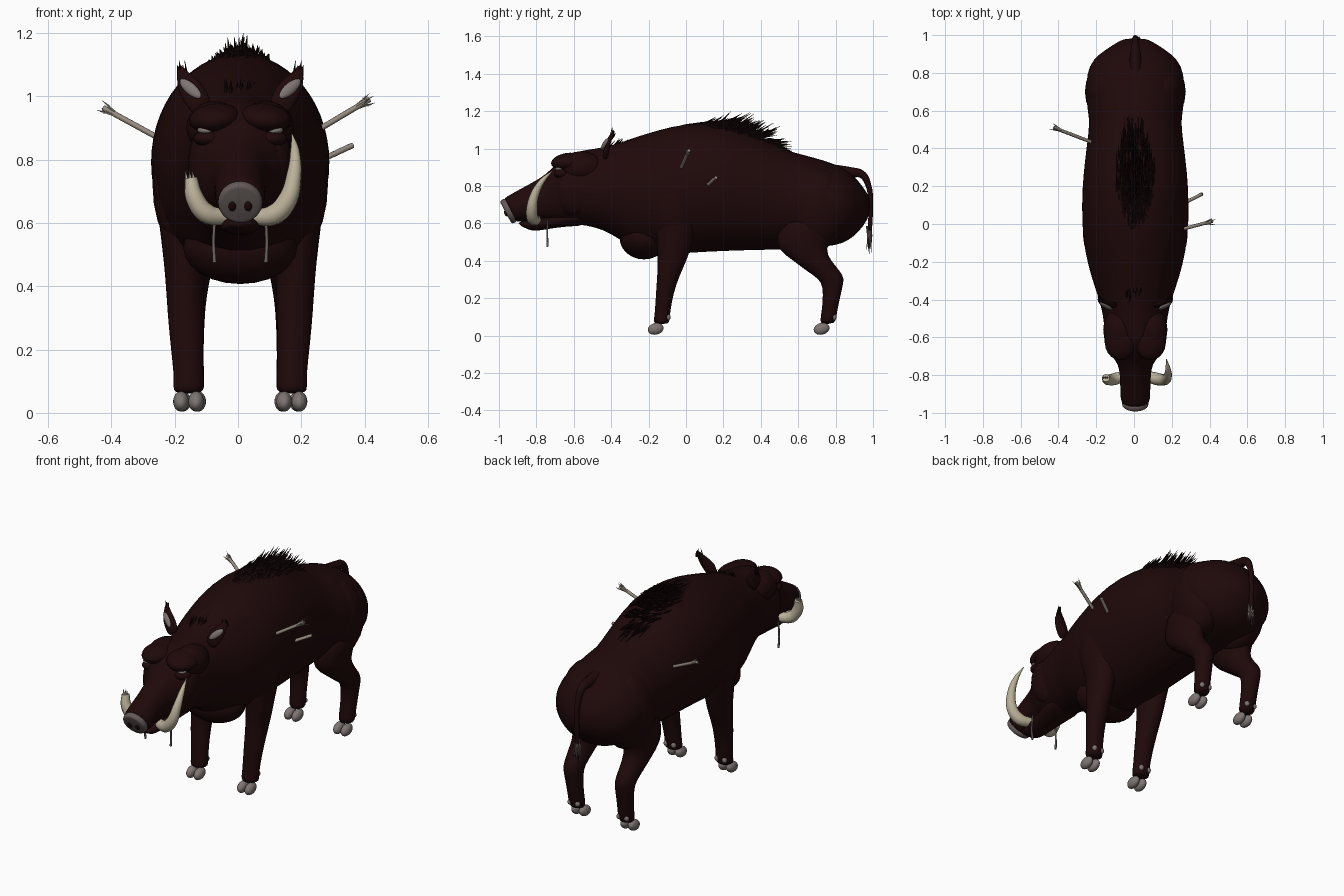
import bpy, bmesh, math, random
from mathutils import Vector, Matrix

random.seed(4)
cube = bpy.data.objects.get("Cube")
if cube:
    bpy.data.objects.remove(cube)

MID = 0.007  # x of the animal's plane of symmetry


def colour(name, r, g, b):
    m = bpy.data.materials.new(name)
    m.use_nodes = True
    m.diffuse_color = (r, g, b, 1)
    bsdf = m.node_tree.nodes["Principled BSDF"]
    bsdf.inputs["Base Color"].default_value = (r, g, b, 1)
    bsdf.inputs["Roughness"].default_value = 0.8
    return m


HIDE = colour("dark hide", 0.0135, 0.0026, 0.0028)
HAIR = colour("black hair", 0.0095, 0.0024, 0.0025)
NOSE = colour("nose grey", 0.125, 0.1, 0.097)
IVORY = colour("tusk ivory", 0.5, 0.44, 0.32)
HOOF = colour("hoof grey", 0.21, 0.18, 0.17)
WOOD = colour("arrow wood", 0.3, 0.26, 0.21)
STRAND = colour("grey strands", 0.15, 0.125, 0.11)


def finish(bm, name, mat, smooth=True, subsurf=0):
    bmesh.ops.recalc_face_normals(bm, faces=bm.faces)
    me = bpy.data.meshes.new(name)
    bm.to_mesh(me)
    bm.free()
    me.materials.append(mat)
    for p in me.polygons:
        p.use_smooth = smooth
    ob = bpy.data.objects.new(name, me)
    ob.location.x = MID
    bpy.context.scene.collection.objects.link(ob)
    if subsurf:
        ob.modifiers.new("smooth", 'SUBSURF').levels = subsurf
        ob.modifiers["smooth"].render_levels = subsurf
    return ob


def loft(name, rings, mat, sides=20):
    """Skin through rings given as (centre, first axis, second axis)."""
    bm = bmesh.new()
    loops = []
    for c, u, v in rings:
        angles = [2 * math.pi * i / sides for i in range(sides)]
        loops.append([bm.verts.new(Vector(c) + Vector(u) * math.cos(a) + Vector(v) * math.sin(a))
                      for a in angles])
    for a, b in zip(loops, loops[1:]):
        for i in range(sides):
            j = (i + 1) % sides
            bm.faces.new((a[i], a[j], b[j], b[i]))
    bm.faces.new(loops[0])
    bm.faces.new(loops[-1])
    return finish(bm, name, mat, True, 1)


def trunk(name, rows, mat):
    """Rows along y: (y, top, bottom, half width); rings near the nose lean forward."""
    rings = []
    for y, t, b, w in rows:
        lean = -.033 * min(1, max(0, (-.72 - y) / .15))
        rings.append(((0, y, (t + b) / 2), (w, 0, 0), (0, lean, (t - b) / 2)))
    return loft(name, rings, mat, 28)


def limb(name, side, rows):
    """Rows down z: (z, x, y, x radius, y radius)."""
    return loft(name, [((side * x, y, z), (rx, 0, 0), (0, ry, 0))
                       for z, x, y, rx, ry in rows], HIDE, 16)


def blob(name, c, r, mat, rot=(0, 0, 0)):
    bm = bmesh.new()
    bmesh.ops.create_uvsphere(bm, u_segments=20, v_segments=12, radius=1)
    ob = finish(bm, name, mat)
    ob.location, ob.scale, ob.rotation_euler = Vector(c) + ob.location, r, rot
    return ob


def spikes(name, hairs, mat):
    """Thin cones given as (base, tip, radius)."""
    bm = bmesh.new()
    for base, tip, r in hairs:
        a, d = Vector(base), Vector(tip) - Vector(base)
        m = Matrix.Translation(a + d / 2) @ d.to_track_quat('Z', 'Y').to_matrix().to_4x4()
        bmesh.ops.create_cone(bm, cap_ends=True, segments=5, radius1=r, radius2=r * 0.1,
                              depth=d.length, matrix=m)
    return finish(bm, name, mat, False)


def tube(name, points, mat):
    """Smooth tapered tube through (x, y, z, radius)."""
    cu = bpy.data.curves.new(name, 'CURVE')
    cu.dimensions, cu.bevel_depth, cu.bevel_resolution = '3D', 1, 3
    cu.use_fill_caps, cu.resolution_u = True, 6
    sp = cu.splines.new('BEZIER')
    sp.bezier_points.add(len(points) - 1)
    for bp, (x, y, z, r) in zip(sp.bezier_points, points):
        bp.co, bp.radius = (x, y, z), r
        bp.handle_left_type = bp.handle_right_type = 'AUTO'
    cu.materials.append(mat)
    ob = bpy.data.objects.new(name, cu)
    ob.location.x = MID
    bpy.context.scene.collection.objects.link(ob)
    return ob


# Snout, head, neck and trunk in one skin
BODY = [(-.943, .732, .608, .073), (-.93, .74, .608, .078), (-.87, .775, .613, .08),
        (-.8, .82, .62, .082), (-.74, .865, .61, .09), (-.7, .915, .605, .128),
        (-.65, .965, .6, .152), (-.57, .988, .592, .164), (-.49, 1, .58, .17),
        (-.4, 1.015, .545, .192), (-.28, 1.06, .46, .235), (-.15, 1.1, .425, .268),
        (0, 1.138, .44, .286), (.2, 1.14, .45, .283), (.35, 1.08, .455, .267),
        (.5, 1.01, .458, .247), (.56, .985, .46, .246), (.62, .97, .465, .258),
        (.75, .935, .473, .264), (.84, .9, .49, .247), (.9, .855, .53, .195),
        (.95, .79, .585, .115), (.985, .735, .65, .06)]
trunk("body", BODY, HIDE)
blob("chest", (0, -.225, .522), (.18, .13, .115), HIDE)
trunk("lower_jaw", [(-.5, .7, .585, .11), (-.65, .66, .585, .085), (-.77, .63, .565, .066),
                    (-.84, .615, .558, .056), (-.88, .6, .568, .04)], HIDE)

# Nose disc with nostrils
bm = bmesh.new()
bmesh.ops.create_cone(bm, cap_ends=True, segments=28, radius1=.07, radius2=.07, depth=.036)
nose = finish(bm, "nose", NOSE)
nose.location, nose.rotation_euler = (MID, -.948, .666), (math.pi / 2 + .49, 0, 0)
bev = nose.modifiers.new("round", 'BEVEL')
bev.width, bev.segments = .013, 3

FRONT = [(.8, .17, -.04, .085, .13), (.65, .182, -.045, .084, .12), (.52, .177, -.06, .07, .1),
         (.42, .174, -.068, .063, .083), (.32, .173, -.095, .058, .06), (.22, .169, -.115, .053, .047),
         (.12, .163, -.126, .047, .041), (.085, .163, -.13, .05, .044), (.06, .163, -.132, .047, .04)]
BACK = [(.66, .15, .68, .1, .17), (.54, .158, .635, .09, .155), (.46, .163, .615, .077, .13),
        (.4, .166, .675, .067, .102), (.34, .166, .74, .058, .09), (.305, .165, .777, .055, .07),
        (.265, .163, .785, .05, .054), (.18, .161, .775, .046, .044), (.1, .158, .762, .045, .042),
        (.06, .157, .755, .046, .042)]

for s, side in ((1, "left"), (-1, "right")):
    # Face
    blob(side + "_nostril", (s * .025, -.964, .652), (.012, .007, .017), HIDE, (.5, 0, 0))
    blob(side + "_brow", (s * .08, -.63, .93), (.082, .092, .046), HIDE, (.12, s * .12, 0))
    blob(side + "_temple", (s * .082, -.56, .9), (.088, .12, .085), HIDE)
    blob(side + "_cheek", (s * .095, -.6, .78), (.07, .105, .14), HIDE)
    blob(side + "_eye", (s * .112, -.676, .891), (.024, .024, .012), HOOF, (0, -s * .15, 0))
    blob(side + "_lower_lid", (s * .1, -.665, .866), (.048, .042, .026), HIDE)

    # Ears
    loft(side + "_ear", [((s * x, y, z), (w, 0, -s * w * .7), (0, w * .55, w * .2))
                         for x, y, z, w in ((.115, -.43, .95, .028), (.135, -.428, .99, .034),
                                            (.163, -.418, 1.03, .032), (.184, -.402, 1.065, .018),
                                            (.193, -.385, 1.1, .004))], HIDE, 12)
    blob(side + "_inner_ear", (s * .157, -.434, 1.024), (.018, .011, .046), HOOF,
         (-.4, s * .85, 0))
    spikes(side + "_ear_tuft",
           [((s * (.165 + .007 * i), -.41 + .006 * i, 1.04 + .006 * i),
             (s * (.175 + .006 * i), -.395 + .01 * (i % 3), 1.112 - .014 * (i % 3)), .007)
            for i in range(5)], HAIR)

    # Legs with hooves and dewclaws
    blob(side + "_haunch", (s * .13, .7, .68), (.137, .17, .22), HIDE)
    blob(side + "_shoulder", (s * .155, -.06, .72), (.122, .16, .23), HIDE)
    for pos, rows in (("front", FRONT), ("back", BACK)):
        limb(side + "_" + pos + "_leg", s, rows)
        _, foot, ankle, _, _ = rows[-1]
        for k in (-1, 1):
            x = s * foot + k * .024
            blob(f"{side}_{pos}_hoof", (x, ankle - .03, .036), (.025, .043, .031), HOOF,
                 (.25, 0, 0))
            blob(f"{side}_{pos}_dewclaw", (x, ankle + .036, .098), (.014, .014, .016), HOOF)

    # Whisker strand under the jaw
    tube(side + "_whisker", [(s * .08, -.74, .62, .005), (s * .084, -.742, .54, .005),
                             (s * .081, -.74, .475, .006)], STRAND)

# Tusks: the left one whole, the right one snapped off
tube("left_tusk", [(.05, -.8, .618, .027), (.105, -.818, .625, .033), (.148, -.825, .67, .031),
                   (.17, -.81, .75, .024), (.173, -.77, .825, .015), (.164, -.715, .88, .002)], IVORY)
tube("right_tusk", [(-.05, -.8, .618, .027), (-.107, -.82, .63, .032),
                    (-.144, -.825, .68, .029), (-.156, -.815, .74, .021)], IVORY)
spikes("broken_tusk_end", [((-.158 + dx, -.815, .73), (-.163 + dx, -.81, .762), .008)
                           for dx in (-.01, .002, .012)], IVORY)


def back_height(x, y):
    """Height of the back at a point, from the body rows."""
    for (y0, t0, b0, w0), (y1, t1, b1, w1) in zip(BODY, BODY[1:]):
        if y0 <= y <= y1:
            f = (y - y0) / (y1 - y0)
            t, b, w = t0 + f * (t1 - t0), b0 + f * (b1 - b0), w0 + f * (w1 - w0)
            return (t + b) / 2 + (t - b) / 2 * math.sqrt(max(0, 1 - (x / w) ** 2))
    return 1


# Mane along the back, tallest on the spine, and the tuft on the forehead
hairs = []
for i in range(280):
    y = random.uniform(-.03, .46)
    half = .105 * math.sin(math.pi * min(1, (y + .06) / .56)) ** .8
    x = random.uniform(-half, half)
    base = Vector((x, y, back_height(x, y) - .015))
    spine = 1 - .9 * min(1, abs(x) / .09)
    lift = random.uniform(.4, 1) * (.02 + .065 * spine * min(1, max(0, y) / .2))
    if y > .38:
        lift = random.uniform(-.04, .02)
    tip = base + Vector((random.uniform(-.012, .012), random.uniform(.07, .13), lift))
    hairs.append((base, tip, .008))
spikes("mane", hairs, HAIR)

hairs = []
for i in range(24):
    x, y = random.uniform(-.05, .05), random.uniform(-.42, -.34)
    hairs.append(((x, y, 1), (x * 1.1, y + random.uniform(.02, .05), random.uniform(1.03, 1.055)), .006))
spikes("forehead_tuft", hairs, HAIR)

# Tail
tube("tail", [(0, .8, .88, .035), (0, .88, .872, .03), (0, .94, .862, .022), (0, .976, .8, .016),
              (0, .987, .7, .013), (0, .983, .56, .012)], HIDE)
for name, mat, n in (("tail_tuft", HAIR, 5), ("tail_grey_strands", STRAND, 16)):
    spikes(name, [((random.uniform(-.014, .014), .982 + random.uniform(-.014, .01),
                    random.uniform(.53, .59)),
                   (random.uniform(-.03, .03), .982 + random.uniform(-.018, .014),
                    random.uniform(.435, .49)), .007) for i in range(n)], mat)

# Arrows stuck in the flanks
ARROWS = [("left_upper_arrow", (.22, -.035, .878), (.408, .015, .99), True),
          ("left_broken_arrow", (.22, .09, .782), (.355, .16, .845), False),
          ("right_arrow", (-.21, .425, .842), (-.432, .51, .963), True)]
for name, a, b, feathered in ARROWS:
    a, b = Vector(a), Vector(b)
    tube(name, [(*a, .009), (*b, .009)], WOOD)
    if feathered:
        along = (b - a).normalized()
        out = along.orthogonal().normalized()
        fans = [Matrix.Rotation(k * math.tau / 3, 3, along) @ out for k in range(3)]
        spikes(name + "_feathers", [(b - along * (.05 - .015 * j) + v * .003,
                                     b + along * (.012 - .012 * j) + v * .02, .006)
                                    for v in fans for j in range(3)], WOOD)
